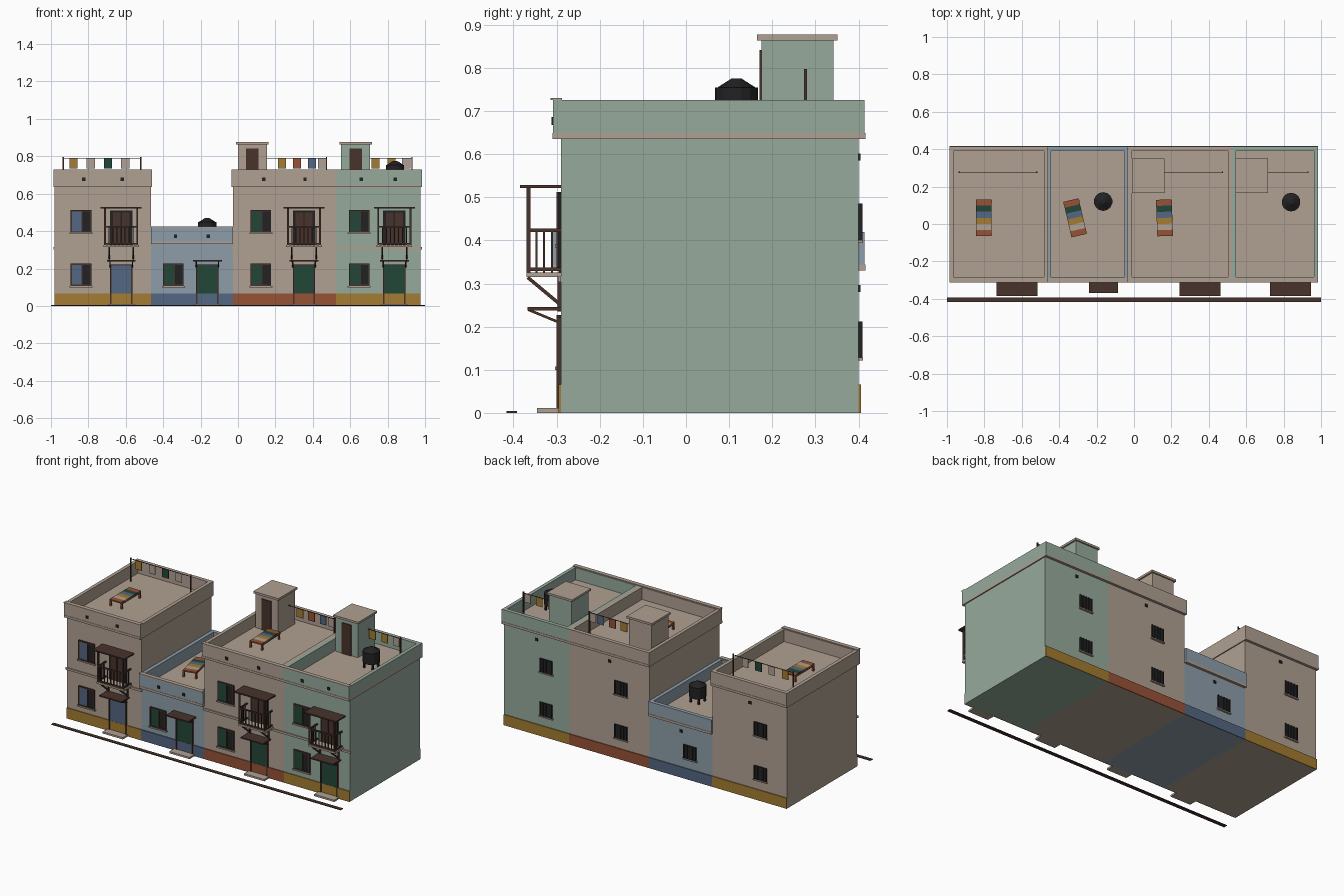
import bpy, bmesh, math
from mathutils import Vector, Matrix

if "Cube" in bpy.data.objects:
    bpy.data.objects.remove(bpy.data.objects["Cube"])


def lin(c):
    c /= 255
    return c / 12.92 if c < 0.04045 else ((c + 0.055) / 1.055) ** 2.4


def material(name, r, g, b):
    m = bpy.data.materials.new(name)
    m.diffuse_color = (lin(r), lin(g), lin(b), 1)
    m.use_nodes = True
    m.node_tree.nodes["Principled BSDF"].inputs["Base Color"].default_value = m.diffuse_color
    return m


BEIGE = material("beige_plaster", 176, 160, 146)
GREEN = material("sage_plaster", 150, 170, 156)
BLUE = material("pale_blue_plaster", 142, 157, 169)
OCHRE = material("ochre", 163, 124, 50)
TERRA = material("terracotta", 150, 82, 54)
SLATE = material("slate_blue", 84, 103, 130)
PINE = material("pine_green", 33, 70, 54)
WOOD = material("dark_wood", 72, 51, 44)
BLACK = material("black", 34, 34, 36)


def finish(bm, name, mat):
    me = bpy.data.meshes.new(name)
    bm.to_mesh(me)
    bm.free()
    me.materials.append(mat)
    ob = bpy.data.objects.new(name, me)
    bpy.context.collection.objects.link(ob)
    return ob


def boxes(name, mat, *items):
    """Several boxes in one mesh, each (x0, x1, y0, y1, z0, z1)."""
    bm = bmesh.new()
    for x0, x1, y0, y1, z0, z1 in items:
        m = Matrix.Translation(((x0 + x1) / 2, (y0 + y1) / 2, (z0 + z1) / 2))
        m = m @ Matrix.Diagonal((x1 - x0, y1 - y0, z1 - z0, 1))
        bmesh.ops.create_cube(bm, size=1, matrix=m)
    return finish(bm, name, mat)


def bars(name, mat, size, *segs):
    """Square bars between pairs of points."""
    bm = bmesh.new()
    for a, b in segs:
        a, b = Vector(a), Vector(b)
        d = b - a
        m = Matrix.Translation((a + b) / 2) @ d.to_track_quat('Z', 'Y').to_matrix().to_4x4()
        bmesh.ops.create_cube(bm, size=1, matrix=m @ Matrix.Diagonal((size, size, d.length, 1)))
    return finish(bm, name, mat)


FRONT, BACK = -0.29, 0.40


def front_window(x, z, shutter):
    w, h, y = 0.055, 0.06, FRONT
    boxes("window_glass", BLACK, (x - w, x + w, y - 0.004, y, z - h, z + h))
    boxes("window_shutter", shutter, (x - w + 0.007, x + 0.006, y - 0.008, y, z - h + 0.007, z + h - 0.007))
    boxes("window_frame", WOOD,
          (x - w, x - w + 0.007, y - 0.01, y, z - h, z + h), (x + w - 0.007, x + w, y - 0.01, y, z - h, z + h),
          (x - w, x + w, y - 0.01, y, z - h, z - h + 0.007), (x - w, x + w, y - 0.01, y, z + h - 0.007, z + h),
          (x + 0.004, x + 0.009, y - 0.01, y, z - h, z + h))
    boxes("window_sill", BEIGE, (x - w - 0.006, x + w + 0.006, y - 0.014, y, z - h - 0.008, z - h))


def back_window(x, z):
    y, w, h = BACK, 0.042, 0.042
    boxes("back_window_glass", BLACK, (x - w, x + w, y, y + 0.005, z - h, z + h))
    boxes("back_window_bars", BLACK, *[(x + i * 0.02 - 0.003, x + i * 0.02 + 0.003, y, y + 0.009, z - h, z + h)
                                       for i in (-2, -1, 0, 1, 2)])
    boxes("back_window_sill", BEIGE, (x - w - 0.006, x + w + 0.006, y, y + 0.011, z - h - 0.007, z - h))


def door(x, mat):
    y = FRONT
    boxes("door_leaf", mat, (x - 0.052, x + 0.052, y - 0.005, y, 0.01, 0.215))
    boxes("door_frame", WOOD, (x - 0.06, x - 0.052, y - 0.01, y, 0.01, 0.222),
          (x + 0.052, x + 0.06, y - 0.01, y, 0.01, 0.222), (x - 0.06, x + 0.06, y - 0.01, y, 0.215, 0.222))
    boxes("door_step", BEIGE, (x - 0.07, x + 0.07, -0.345, y, 0, 0.011))
    # canopy over the door
    boxes("door_canopy", WOOD, (x - 0.077, x + 0.077, -0.368, y, 0.238, 0.246))
    bars("canopy_strut", WOOD, 0.006, *[((x + s, -0.365, 0.239), (x + s, y, 0.208)) for s in (-0.06, 0.06)])


def balcony(x):
    y = FRONT
    boxes("balcony_slab", BEIGE, (x - 0.095, x + 0.095, -0.37, y, 0.315, 0.326))
    boxes("balcony_roof", WOOD, (x - 0.11, x + 0.11, -0.385, y, 0.521, 0.529))
    boxes("balcony_door", BLACK, (x - 0.06, x + 0.06, y - 0.006, y, 0.326, 0.51))
    boxes("balcony_door_leaf", WOOD, (x - 0.045, x - 0.004, y - 0.01, y, 0.33, 0.5),
          (x + 0.004, x + 0.045, y - 0.01, y, 0.33, 0.5))
    w, f = 0.086, -0.365
    rails = [((x - w, f, z), (x + w, f, z)) for z in (0.333, 0.424)]
    rails += [((x + s * w, f, z), (x + s * w, y, z)) for s in (-1, 1) for z in (0.333, 0.424)]
    bars("balcony_rail", WOOD, 0.008, *rails)
    bars("balcony_post", WOOD, 0.009, *[((x + s * w, f, 0.326), (x + s * w, f, 0.522)) for s in (-1, 1)])
    bal = [((x - w + i * w / 4, f, 0.326), (x - w + i * w / 4, f, 0.424)) for i in range(1, 8)]
    bal += [((x + s * w, f + k * 0.018, 0.326), (x + s * w, f + k * 0.018, 0.424))
            for s in (-1, 1) for k in (1, 2, 3)]
    bars("balcony_baluster", WOOD, 0.005, *bal)
    bars("balcony_bracket", WOOD, 0.008, *[((x + s, -0.367, 0.314), (x + s, y, 0.25)) for s in (-0.065, 0.065)],
         *[((x + s, y - 0.004, 0.235), (x + s, y - 0.004, 0.315)) for s in (-0.065, 0.065)])


def water_tank(x, y, deck):
    bm = bmesh.new()
    for z0, z1, r0, r1 in ((0.035, 0.105, 0.05, 0.05), (0.105, 0.126, 0.045, 0.012)):
        bmesh.ops.create_cone(bm, cap_ends=True, segments=14, radius1=r0, radius2=r1, depth=z1 - z0,
                              matrix=Matrix.Translation((x, y, deck + (z0 + z1) / 2)))
    finish(bm, "water_tank", BLACK)
    bars("water_tank_leg", BLACK, 0.01, *[((x + a, y + b, deck), (x + a, y + b, deck + 0.04))
                                          for a in (-0.028, 0.028) for b in (-0.028, 0.028)])


def daybed(x, y, deck, turn):
    parts = []
    for i, m in enumerate((TERRA, BEIGE, OCHRE, SLATE, PINE, TERRA)):
        v = -0.0975 + i * 0.0325
        parts.append(boxes("daybed_stripe", m, (-0.041, 0.041, v, v + 0.0325, 0.036, 0.044)))
    parts.append(boxes("daybed_frame", TERRA,
                       *[(s * 0.038 - 0.004, s * 0.038 + 0.004, -0.095, 0.095, 0.029, 0.037) for s in (-1, 1)],
                       *[(s * 0.038 - 0.005, s * 0.038 + 0.005, t * 0.088 - 0.005, t * 0.088 + 0.005, 0, 0.036)
                         for s in (-1, 1) for t in (-1, 1)]))
    for p in parts:
        p.data.transform(Matrix.Translation((x, y, deck)) @ Matrix.Rotation(math.radians(turn), 4, 'Z'))


def roof_shed(x, deck, mat):
    boxes("roof_shed", mat, (x - 0.077, x + 0.077, 0.175, 0.342, deck, 0.864))
    boxes("roof_shed_cap", BEIGE, (x - 0.087, x + 0.087, 0.165, 0.351, 0.864, 0.877))
    boxes("roof_shed_door", WOOD, (x - 0.033, x + 0.033, 0.17, 0.175, deck, 0.842))


def laundry(x0, x1, deck, poles, clothes):
    y = 0.277
    bars("laundry_pole", WOOD, 0.007, *[((x, y, deck), (x, y, 0.797)) for x in poles])
    bars("laundry_line", WOOD, 0.003, ((x0, y, 0.79), (x1, y, 0.79)))
    for x, m in clothes:
        boxes("hanging_cloth", m, (x - 0.022, x + 0.022, y - 0.002, y + 0.002, 0.735, 0.788))


# houses: x range, body top, parapet top, overhang left / right, wall, plinth, door and shutter colours
HOUSES = [(-0.98, -0.465, 0.635, 0.725, 0.006, 0.006, BEIGE, OCHRE, SLATE, SLATE),
          (-0.465, -0.028, 0.33, 0.42, 0, 0, BLUE, SLATE, PINE, PINE),
          (-0.028, 0.524, 0.635, 0.725, 0.006, 0, BEIGE, TERRA, PINE, PINE),
          (0.524, 0.977, 0.635, 0.725, 0, 0.007, GREEN, OCHRE, PINE, PINE)]
for x0, x1, top, par, ol, orr, wall, plinth, dmat, smat in HOUSES:
    w, c = x1 - x0, (x0 + x1) / 2
    a, b, t = x0 - ol, x1 + orr, 0.022
    boxes("house_body", wall, (x0, x1, FRONT, BACK, 0, top))
    boxes("plinth_band", plinth, (x0, x1, FRONT - 0.006, FRONT, 0, 0.066), (x0, x1, BACK, BACK + 0.006, 0, 0.066))
    # roof slab doubles as the moulding below the parapet
    boxes("roof_slab", BEIGE, (a, b, -0.31, 0.416, top, top + 0.014))
    boxes("parapet", wall, (a, b, -0.308, -0.283, top + 0.014, par), (a, b, 0.39, 0.414, top + 0.014, par),
          (a, a + t, -0.283, 0.39, top + 0.014, par), (b - t, b, -0.283, 0.39, top + 0.014, par))
    boxes("front_coping", BEIGE, (a, b, -0.314, -0.288, par, par + 0.005))
    boxes("roof_drain", BLACK, *[(c + s * w * 0.2 - 0.009, c + s * w * 0.2 + 0.009, -0.312, -0.305,
                                  par - 0.057, par - 0.039) for s in (-1, 1)])
    boxes("back_vent", BLACK, (c - 0.009, c + 0.009, BACK, BACK + 0.005, top - 0.05, top - 0.033))
    door_x, win_x, back_x = c + 0.19 * w, c - 0.227 * w, c - 0.145 * w
    door(door_x, dmat)
    front_window(win_x, 0.167, smat)
    back_window(back_x, 0.17)
    if top > 0.5:
        boxes("string_course", BEIGE, (a, b, FRONT - 0.007, FRONT, 0.303, 0.316))
        front_window(win_x, 0.452, smat)
        back_window(back_x, 0.443)
        balcony(door_x)

# rooftop furniture
HIGH, LOW = 0.649, 0.344
water_tank(0.84, 0.117, HIGH)
water_tank(-0.165, 0.12, LOW)
daybed(-0.803, 0.033, HIGH, 0)
daybed(-0.315, 0.033, LOW, 13)
daybed(0.163, 0.033, HIGH, 2)
roof_shed(0.077, HIGH, BEIGE)
roof_shed(0.629, HIGH, GREEN)
laundry(-0.935, -0.52, HIGH, (-0.935, -0.52),
        ((-0.88, OCHRE), (-0.787, BEIGE), (-0.695, PINE), (-0.603, BEIGE)))
laundry(0.154, 0.473, HIGH, (0.473,), ((0.235, OCHRE), (0.315, TERRA), (0.395, SLATE), (0.45, BEIGE)))
laundry(0.706, 0.93, HIGH, (0.93,), ((0.735, OCHRE), (0.82, OCHRE), (0.9, BEIGE)))

# street kerb
boxes("kerb", WOOD, (-1, 1, -0.416, -0.392, 0, 0.004))
